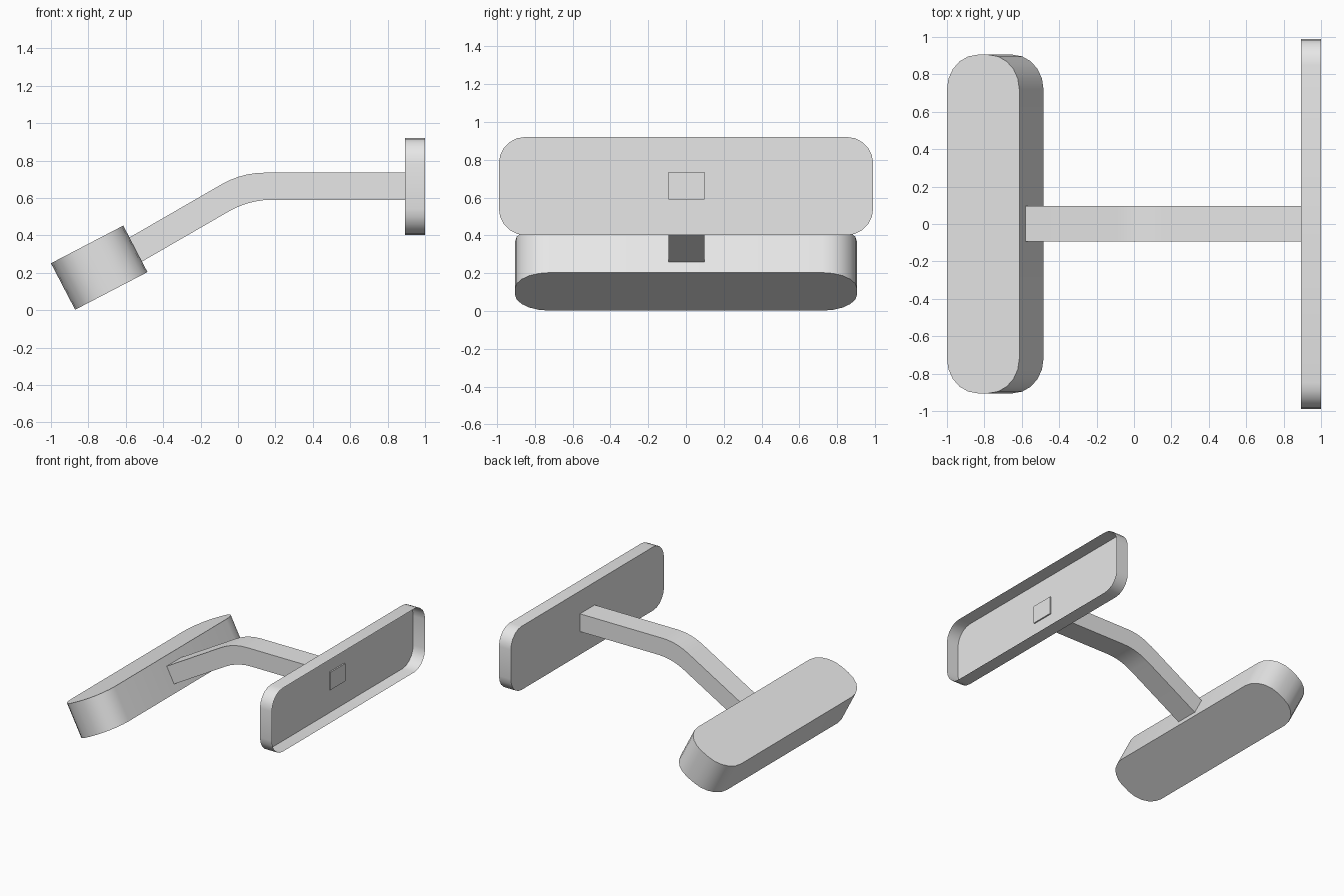
import bpy
import bmesh
from math import radians, cos, sin, tan, pi
from mathutils import Matrix, Vector

cube = bpy.data.objects.get("Cube")
if cube:
    bpy.data.objects.remove(cube)

grey = bpy.data.materials.new("light_grey")
grey.use_nodes = True
grey.diffuse_color = (0.8, 0.8, 0.8, 1)
grey.node_tree.nodes["Principled BSDF"].inputs["Base Color"].default_value = (0.8, 0.8, 0.8, 1)


def rounded_rect(half_u, half_v, radius, steps=5):
    """Outline of a rectangle with arc corners."""
    points = []
    for i, (su, sv) in enumerate([(1, 1), (-1, 1), (-1, -1), (1, -1)]):
        for k in range(steps + 1):
            a = (i + k / steps) * pi / 2
            points.append((su * (half_u - radius) + radius * cos(a),
                           sv * (half_v - radius) + radius * sin(a)))
    return points


def prism(name, outline, depth, matrix, open_end=False):
    """Extrude an outline along local z, centred, then place it."""
    bm = bmesh.new()
    base = [bm.verts.new((u, v, -depth / 2)) for u, v in outline]
    top = [bm.verts.new((u, v, depth / 2)) for u, v in outline]
    n = len(base)
    for i in range(n):
        j = (i + 1) % n
        bm.faces.new((base[i], base[j], top[j], top[i]))
    bm.faces.new(base[::-1])
    if not open_end:
        bm.faces.new(top)
    bm.transform(matrix)
    bmesh.ops.recalc_face_normals(bm, faces=bm.faces)
    mesh = bpy.data.meshes.new(name)
    bm.to_mesh(mesh)
    bm.free()
    mesh.materials.append(grey)
    obj = bpy.data.objects.new(name, mesh)
    bpy.context.collection.objects.link(obj)
    bpy.ops.object.select_all(action="DESELECT")
    obj.select_set(True)
    bpy.context.view_layer.objects.active = obj
    bpy.ops.object.shade_smooth_by_angle(angle=radians(30))
    return obj


# Wall plate: shallow tray, open towards +x
to_x = Matrix(((0, 0, 1), (1, 0, 0), (0, 1, 0))).to_4x4()
prism("wall_plate", rounded_rect(0.99, 0.26, 0.14), 0.108,
      Matrix.Translation((0.946, 0, 0.661)) @ to_x, open_end=True)

# Tilted lamp head
prism("lamp_head", rounded_rect(0.218, 0.905, 0.185), 0.28,
      Matrix.Translation((-0.742, 0, 0.227)) @ Matrix.Rotation(radians(-27.5), 4, "Y"))

# Bent square arm: straight from the plate, then sloping down into the head
slope = radians(30)
thick = 0.145
plate_end = 0.903


def bent_edge(corner, length, steps=5):
    """Plate end, softened corner, then sloping end."""
    corner = Vector(corner)
    down = Vector((-cos(slope), -sin(slope)))
    start, end = corner + Vector((0.125, 0)), corner + down * 0.125
    points = [Vector((plate_end, corner.y))]
    for k in range(steps + 1):
        t = k / steps
        points.append(start * (1 - t) ** 2 + corner * 2 * t * (1 - t) + end * t ** 2)
    return points + [corner + down * length]


miter = thick * tan(slope / 2)
upper = bent_edge((0.02, 0.735), 0.75)
lower = bent_edge((0.02 + miter, 0.735 - thick), 0.75 + miter)
to_y = Matrix(((1, 0, 0), (0, 0, 1), (0, 1, 0))).to_4x4()
prism("support_arm", [tuple(p) for p in upper + lower[::-1]], 0.19,
      Matrix.Translation((0, 0.002, 0)) @ to_y)
